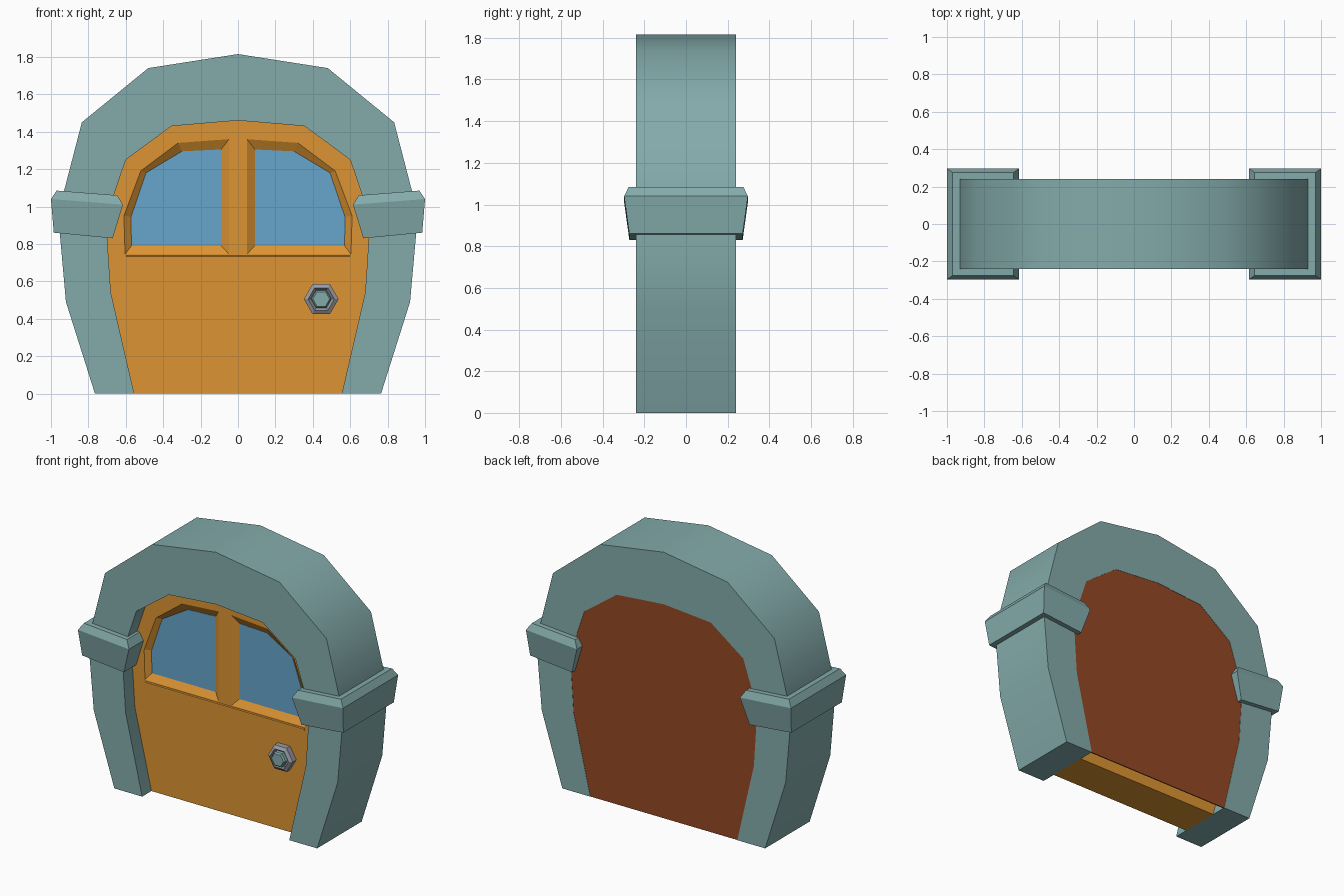
import bpy, bmesh, math

if "Cube" in bpy.data.objects:
    bpy.data.objects.remove(bpy.data.objects["Cube"])


def material(name, rgb):
    m = bpy.data.materials.new(name)
    lin = [((c / 255 + 0.055) / 1.055) ** 2.4 for c in rgb]
    m.diffuse_color = (*lin, 1)
    m.use_nodes = True
    m.node_tree.nodes["Principled BSDF"].inputs["Base Color"].default_value = m.diffuse_color
    return m


STONE = material("teal stone", (132, 171, 171))
WOOD = material("orange wood", (220, 148, 50))
GLASS = material("blue glass", (103, 166, 203))
BACK = material("brown back", (148, 72, 36))
METAL = material("grey metal", (154, 157, 164))


def loft(name, rings, mat, smooth=0):
    """Skin a list of closed rings and cap both ends."""
    bm = bmesh.new()
    vr = [[bm.verts.new(p) for p in r] for r in rings]
    n = len(vr[0])
    for a, b in zip(vr, vr[1:]):
        for i in range(n):
            j = (i + 1) % n
            bm.faces.new((a[i], a[j], b[j], b[i]))
    bm.faces.new(vr[0])
    bm.faces.new(vr[-1])
    bmesh.ops.recalc_face_normals(bm, faces=bm.faces)
    me = bpy.data.meshes.new(name)
    bm.to_mesh(me)
    bm.free()
    me.materials.append(mat)
    ob = bpy.data.objects.new(name, me)
    bpy.context.collection.objects.link(ob)
    if smooth:
        bpy.ops.object.select_all(action='DESELECT')
        ob.select_set(True)
        bpy.context.view_layer.objects.active = ob
        bpy.ops.object.shade_smooth_by_angle(angle=math.radians(smooth))
    return ob


def flat(pts, y, s=1):
    return [(s * x, y, z) for x, z in pts]


def both_sides(half):
    """Left half profile ending on the centre line, completed to the right."""
    return half + [(-x, z) for x, z in reversed(half[:-1])]


# Stone arch
outer = both_sides([(-.765, 0), (-.92, .49), (-.962, .96), (-.835, 1.45), (-.48, 1.74), (0, 1.815)])
inner = both_sides([(-.555, 0), (-.68, .54), (-.706, .935), (-.60, 1.25), (-.355, 1.43), (0, 1.46)])
D = .24
loft("stone_arch", [[(ox, -D, oz), (ox, D, oz), (ix, D, iz), (ix, -D, iz)]
                    for (ox, oz), (ix, iz) in zip(outer, inner)], STONE, 45)

# Capital blocks on each side: (outer x, outer z, inner x, inner z, half depth)
levels = [(.985, .86, .67, .83, .272), (1.0, 1.04, .615, 1.01, .297), (.97, 1.085, .645, 1.06, .275)]
for s, side in ((-1, "left"), (1, "right")):
    loft("capital_" + side, [[(s * xo, -d, zo), (s * xo, d, zo), (s * xi, d, zi), (s * xi, -d, zi)]
                             for xo, zo, xi, zi, d in levels], STONE)

# Door slab and brown back panel
FRONT, PANE = -.14, -.112
door = loft("door", [flat(inner, FRONT), flat(inner, .13)], WOOD)
loft("back_panel", [flat(inner, .231), flat(inner, .238)], BACK)

# Windows: bevelled recess cut into the door with a glass plate
rim = [(-.604, .745), (-.61, .95), (-.52, 1.19), (-.32, 1.34), (-.048, 1.36), (-.048, .745)]
pane = [(-.57, .79), (-.572, .945), (-.492, 1.18), (-.30, 1.295), (-.09, 1.305), (-.09, .79)]
over = [(2 * a - c, 2 * b - d) for (a, b), (c, d) in zip(rim, pane)]
over[4], over[5] = (-.006, over[4][1]), (-.006, over[5][1])
for s, side in ((-1, "right"), (1, "left")):
    cutter = loft("cutter_" + side, [flat(over, 2 * FRONT - PANE, s), flat(rim, FRONT, s),
                                     flat(pane, PANE, s)], WOOD)
    cutter.hide_render = True
    cutter.hide_viewport = False
    cutter.display_type = 'WIRE'
    mod = door.modifiers.new("window_" + side, 'BOOLEAN')
    mod.operation = 'DIFFERENCE'
    mod.solver = 'EXACT'
    mod.object = cutter
    loft("glass_" + side, [flat(pane, PANE - .002, s), flat(pane, PANE + .004, s)], GLASS)

# Slim sill ridge below the windows
loft("window_sill", [[(x, -.13, .72), (x, -.146, .722), (x, -.146, .733), (x, -.13, .745)]
                     for x in (-.6, .6)], WOOD)


# Six-sided door knob
def hexagon(r, y):
    return [(.445 + r * math.cos(i * math.pi / 3), y, .505 + r * math.sin(i * math.pi / 3))
            for i in range(6)]


loft("knob_base", [hexagon(r, y) for r, y in
                   ((.093, -.13), (.093, -.178), (.07, -.192), (.055, -.175))], METAL)
loft("knob_centre", [hexagon(r, y) for r, y in
                     ((.054, -.17), (.054, -.2), (.045, -.21))], STONE)
